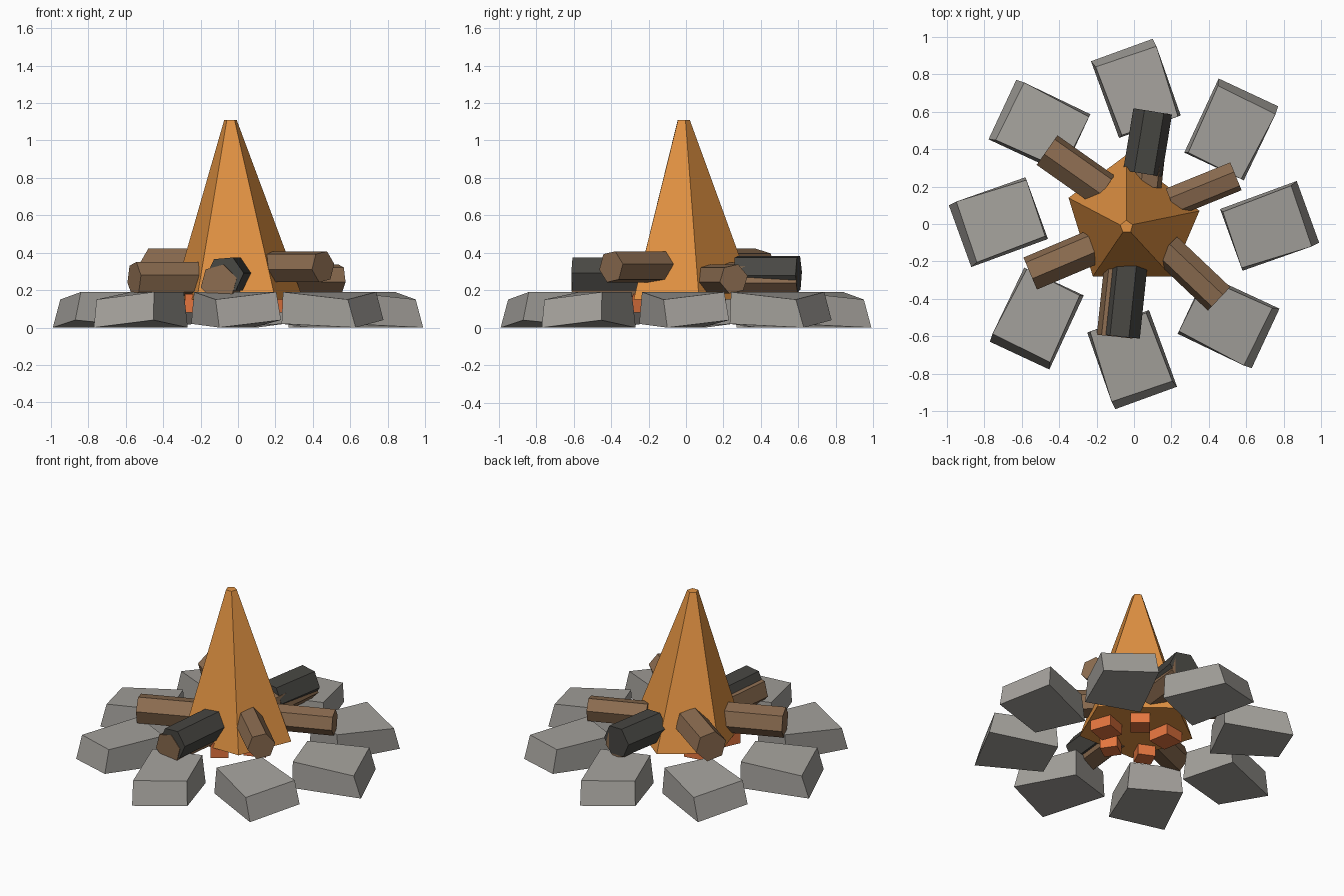
import bpy, bmesh, math
from mathutils import Vector, Matrix

if "Cube" in bpy.data.objects:
    bpy.data.objects.remove(bpy.data.objects["Cube"])


def material(name, rgb):
    m = bpy.data.materials.new(name)
    m.diffuse_color = (*rgb, 1)
    m.use_nodes = True
    m.node_tree.nodes["Principled BSDF"].inputs["Base Color"].default_value = m.diffuse_color
    return m


FLAME = material("flame_orange", (0.76, 0.29, 0.055))
STONE = material("stone_grey", (0.37, 0.355, 0.33))
WOOD = material("wood_brown", (0.26, 0.15, 0.08))
CHAR = material("charred_wood", (0.065, 0.063, 0.056))
COAL = material("coal_red", (0.78, 0.18, 0.05))


def loft(name, lower, upper, mat):
    """Closed solid between two rings with the same point count."""
    bm = bmesh.new()
    a = [bm.verts.new(p) for p in lower]
    b = [bm.verts.new(p) for p in upper]
    n = len(a)
    bm.faces.new(a)
    bm.faces.new(b)
    for i in range(n):
        j = (i + 1) % n
        bm.faces.new((a[i], a[j], b[j], b[i]))
    bmesh.ops.recalc_face_normals(bm, faces=bm.faces)
    mesh = bpy.data.meshes.new(name)
    bm.to_mesh(mesh)
    bm.free()
    mesh.materials.append(mat)
    ob = bpy.data.objects.new(name, mesh)
    bpy.context.collection.objects.link(ob)
    return ob


def log(name, outer, inner, z, r, roll, mat):
    """Six-sided level log; roll 30 gives a flat top."""
    p, q = Vector((*outer, z)), Vector((*inner, z))
    side = (q - p).normalized().cross(Vector((0, 0, 1)))
    ring = []
    for k in range(6):
        t = math.radians(60 * k + roll)
        ring.append(side * (r * math.sin(t)) + Vector((0, 0, r * math.cos(t))))
    loft(name, [p + v for v in ring], [q + v for v in ring], mat)


# Flame: uneven five-sided spire with a small blunt tip
base = [(-0.04, 0.37), (-0.35, 0.14), (-0.22, -0.28), (0.20, -0.28), (0.35, 0.07)]
tip = [(-0.04 + 0.035 * math.cos(math.radians(92 + 72 * k)),
        -0.015 + 0.035 * math.sin(math.radians(92 + 72 * k))) for k in range(5)]
loft("flame", [(x, y, 0.15) for x, y in base], [(x, y, 1.11) for x, y in tip], FLAME)

# Ring of eight rough stones, one shape turned in 45 degree steps
stone_low = [(-0.10, -0.99, 0), (0.23, -0.87, 0.04), (0.08, -0.46, 0), (-0.25, -0.58, 0.02)]
stone_top = [(-0.12, -0.95, 0.15), (0.205, -0.84, 0.19), (0.065, -0.475, 0.19), (-0.235, -0.575, 0.19)]
for k in range(8):
    turn = Matrix.Rotation(math.radians(45 * k), 4, 'Z')
    loft(f"stone_{k + 1}", [turn @ Vector(p) for p in stone_low],
         [turn @ Vector(p) for p in stone_top], STONE)

# Brown logs
log("log_back_left", (-0.465, 0.395), (-0.16, 0.18), 0.325, 0.1, 15, WOOD)
log("log_front_left", (-0.555, -0.265), (-0.2, -0.115), 0.26, 0.095, 18, WOOD)
log("log_front_right", (0.455, -0.40), (0.17, -0.13), 0.325, 0.088, 20, WOOD)
log("log_back_right", (0.545, 0.255), (0.2, 0.115), 0.26, 0.082, 18, WOOD)

# Charred logs resting half sunk into brown ones
log("charred_log_front", (-0.07, -0.602), (-0.03, -0.22), 0.282, 0.102, 25, CHAR)
log("under_log_front", (-0.103, -0.602), (-0.06, -0.2), 0.24, 0.1, 15, WOOD)
log("charred_log_back", (0.1, 0.602), (0.045, 0.27), 0.288, 0.105, 25, CHAR)
log("under_log_back", (0.103, 0.598), (0.06, 0.2), 0.262, 0.09, 15, WOOD)

# Glowing coals under the flame
coals = [(0.18, -0.05, 0.14, 20), (0.06, 0.13, 0.12, 50), (-0.17, 0.10, 0.14, 10),
         (0.01, -0.21, 0.11, 35), (-0.21, -0.15, 0.11, 65)]
for k, (x, y, s, deg) in enumerate(coals):
    place = Matrix.Translation((x, y, 0)) @ Matrix.Rotation(math.radians(deg), 4, 'Z')
    square = [(-s / 2, -s / 2), (s / 2, -s / 2), (s / 2, s / 2), (-s / 2, s / 2)]
    loft(f"coal_{k + 1}", [place @ Vector((u, v, 0.08)) for u, v in square],
         [place @ Vector((u, v, 0.18)) for u, v in square], COAL)
